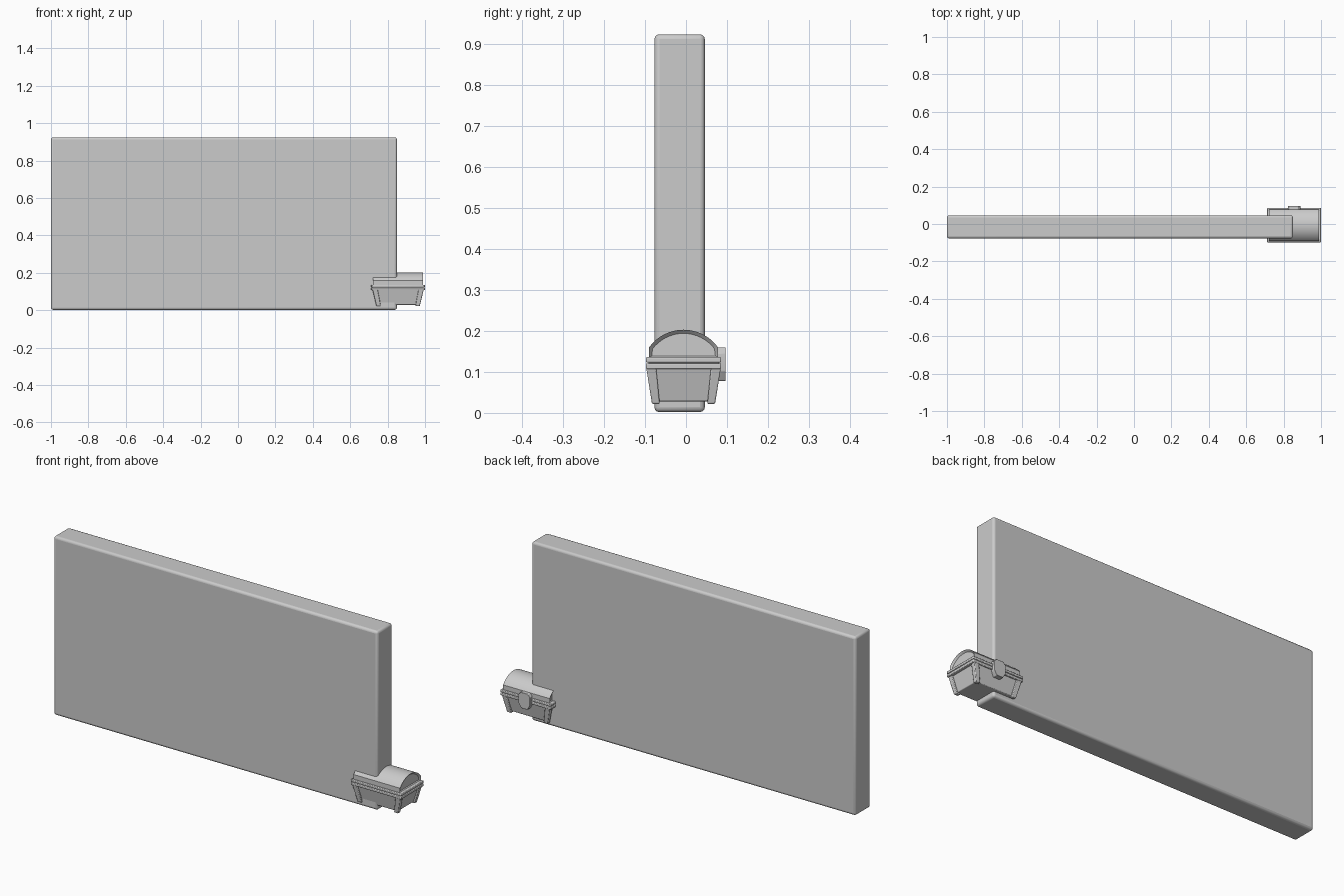
import bpy, bmesh, math

if "Cube" in bpy.data.objects:
    bpy.data.objects.remove(bpy.data.objects["Cube"])

CX, CY = 0.856, -0.006   # chest centre


def finish(name, bm, bevel=0.0, segments=2):
    bmesh.ops.recalc_face_normals(bm, faces=bm.faces)
    me = bpy.data.meshes.new(name)
    bm.to_mesh(me)
    bm.free()
    ob = bpy.data.objects.new(name, me)
    bpy.context.collection.objects.link(ob)
    if bevel:
        m = ob.modifiers.new("bevel", "BEVEL")
        m.width, m.segments = bevel, segments
    bpy.ops.object.select_all(action="DESELECT")
    ob.select_set(True)
    bpy.context.view_layer.objects.active = ob
    bpy.ops.object.shade_smooth_by_angle(angle=math.radians(35))
    return ob


def loft(bm, loops):
    rings = [[bm.verts.new(p) for p in loop] for loop in loops]
    n = len(rings[0])
    for a, b in zip(rings, rings[1:]):
        for i in range(n):
            bm.faces.new((a[i], a[(i + 1) % n], b[(i + 1) % n], b[i]))
    return [bm.faces.new(rings[0]), bm.faces.new(rings[-1])]


def rect(x0, x1, y0, y1, z):
    return [(x0, y0, z), (x1, y0, z), (x1, y1, z), (x0, y1, z)]


def centred(hx, hy, z):
    return rect(CX - hx, CX + hx, CY - hy, CY + hy, z)


def block(name, loops, bevel=0.0, segments=2):
    bm = bmesh.new()
    loft(bm, loops)
    return finish(name, bm, bevel, segments)


# Large upright slab with softened edges
block("slab", [rect(-1, 0.85, -0.077, 0.046, 0.002),
               rect(-1, 0.85, -0.077, 0.046, 0.924)], 0.012, 3)

# Tapered chest body
block("chest_body", [centred(0.108, 0.068, 0.028), centred(0.130, 0.085, 0.110)], 0.003)

# Tapered corner posts
for sx in (-1, 1):
    for sy in (-1, 1):
        def post_loop(xa, xb, ya, yb, z):
            return rect(CX + sx * xa, CX + sx * xb, CY + sy * ya, CY + sy * yb, z)
        block("corner_post", [post_loop(0.092, 0.116, 0.058, 0.077, 0.022),
                              post_loop(0.109, 0.137, 0.067, 0.091, 0.110)], 0.003)

# Two stacked rims where lid meets body
block("body_rim", [centred(0.144, 0.092, 0.107), centred(0.144, 0.092, 0.121)], 0.003)
block("rim_core", [centred(0.137, 0.086, 0.118), centred(0.137, 0.086, 0.126)])
block("lid_rim", [centred(0.144, 0.092, 0.123), centred(0.144, 0.092, 0.136)], 0.003)

# Domed lid: low walls plus a circular arc, extruded along x
half, spring, rise, seg = 0.084, 0.160, 0.043, 16
radius = (half ** 2 + rise ** 2) / (2 * rise)
span = math.asin(half / radius)
profile = [(-half, 0.133)]
for i in range(seg + 1):
    a = -span + 2 * span * i / seg
    profile.append((radius * math.sin(a), spring + rise - radius + radius * math.cos(a)))
profile.append((half, 0.133))
bm = bmesh.new()
ends = loft(bm, [[(CX + x, CY + y, z) for y, z in profile] for x in (-0.133, 0.133)])
bmesh.ops.recalc_face_normals(bm, faces=bm.faces)
# Recessed end panels
bmesh.ops.inset_individual(bm, faces=ends, thickness=0.009)
for f in ends:
    s = 1 if f.calc_center_median().x > CX else -1
    bmesh.ops.translate(bm, verts=f.verts, vec=(-s * 0.009, 0, 0))
finish("lid", bm)

# Latch plate on the rear side, chamfered at its corners
shape = [(-0.020, 0.160), (0.020, 0.160), (0.033, 0.146), (0.033, 0.102),
         (0.018, 0.078), (-0.018, 0.078), (-0.033, 0.102), (-0.033, 0.146)]
block("latch", [[(CX + x, y, z) for x, z in shape] for y in (0.065, 0.097)], 0.002)
